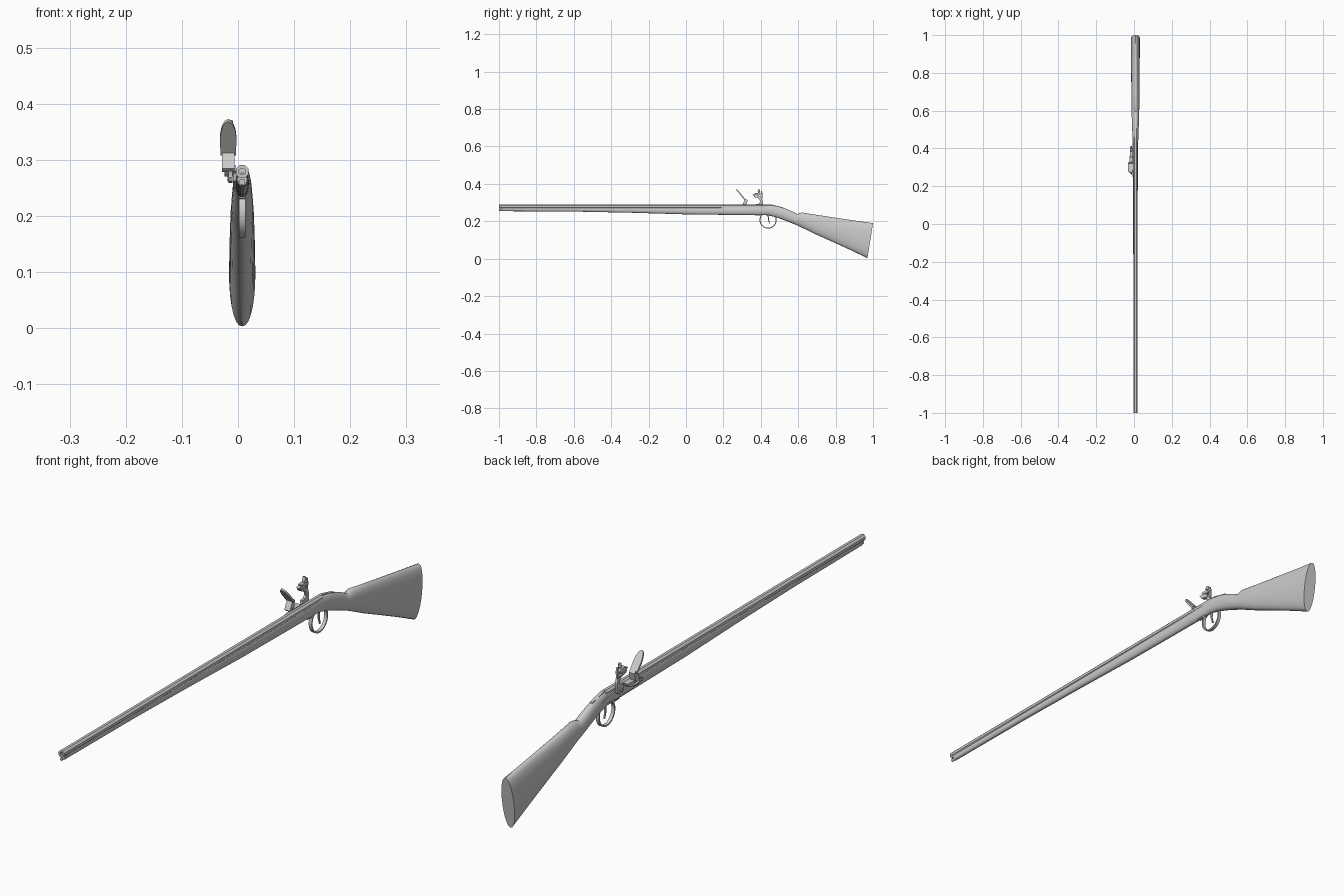
import bpy, bmesh
from math import sin, cos, pi, radians
from mathutils import Vector

CX = 0.0075   # centre plane of barrel and stock
LX = -0.0175  # centre plane of the lock parts


def finish(name, bm, angle=35):
    bmesh.ops.recalc_face_normals(bm, faces=bm.faces)
    me = bpy.data.meshes.new(name)
    bm.to_mesh(me)
    bm.free()
    ob = bpy.data.objects.new(name, me)
    bpy.context.collection.objects.link(ob)
    bpy.ops.object.select_all(action='DESELECT')
    ob.select_set(True)
    bpy.context.view_layer.objects.active = ob
    bpy.ops.object.shade_smooth_by_angle(angle=radians(angle))
    return ob


def loft(name, rings, angle=35):
    bm = bmesh.new()
    vs = [[bm.verts.new(p) for p in r] for r in rings]
    n = len(vs[0])
    for a, b in zip(vs, vs[1:]):
        for i in range(n):
            j = (i + 1) % n
            bm.faces.new((a[i], a[j], b[j], b[i]))
    bm.faces.new(vs[0])
    bm.faces.new(vs[-1])
    return finish(name, bm, angle)


def slab(name, pts, x, width):
    """Side profile (y, z) extruded across x."""
    return loft(name, [[(x + s * width / 2, y, z) for y, z in pts] for s in (-1, 1)])


def rod(name, a, b, r, n=12, r2=None, turn=0.0):
    a, b = Vector(a), Vector(b)
    q = (b - a).to_track_quat('Z', 'Y')
    r2 = r if r2 is None else r2
    return loft(name, [[p + q @ Vector((rr * cos(2 * pi * i / n + turn), rr * sin(2 * pi * i / n + turn), 0))
                        for i in range(n)] for p, rr in ((a, r), (b, r2))])


def arc(cy, cz, ry, rz, a0, a1, n):
    return [(cy + ry * cos(radians(a0 + (a1 - a0) * i / n)),
             cz + rz * sin(radians(a0 + (a1 - a0) * i / n))) for i in range(n + 1)]


# Stock: (y top, z top, y bottom, z bottom, half width)
stations = [
    (-.985, .277, -.985, .254, .009), (-.6, .278, -.6, .252, .010),
    (-.3, .278, -.3, .246, .011), (0, .279, 0, .237, .012),
    (.25, .280, .25, .234, .0125), (.40, .284, .40, .233, .0135),
    (.45, .288, .44, .232, .015), (.49, .282, .48, .222, .0165),
    (.53, .269, .525, .206, .018), (.57, .252, .565, .190, .0195),
    (.595, .239, .59, .180, .020), (.62, .247, .61, .171, .0205),
    (.70, .234, .69, .132, .0215), (.80, .219, .79, .087, .0225),
    (.90, .204, .88, .046, .023), (1.0, .190, .97, .003, .0235)]
rings = []
for yt, zt, yb, zb, hw in stations:
    ring = []
    for i in range(28):
        t = 2 * pi * i / 28
        k = (sin(t) + 1) / 2
        c = cos(t)
        ring.append((CX + hw * abs(c) ** .9 * (1 if c > 0 else -1),
                     yb + (yt - yb) * k, zb + (zt - zb) * k))
    rings.append(ring)
loft("stock", rings)

# Octagonal barrel with an open bore, breech tang behind
R = .0113 / cos(pi / 8)


def oct_ring(y, r, t=pi / 8):
    return [(CX + r * cos(pi / 4 * i + t), y, .279 + r * sin(pi / 4 * i + t)) for i in range(8)]


loft("barrel", [oct_ring(-.9, .006), oct_ring(-1, .006), oct_ring(-1, R), oct_ring(.45, R)], 20)
slab("breech_tang", [(.44, .29), (.46, .289), (.52, .274), (.52, .270), (.44, .282)], CX, .011)
rod("ramrod", (CX, -.998, .2605), (CX, -.3, .2605), .0048)
rod("ramrod_tip", (CX, -1, .2605), (CX, -.985, .2605), .0055)

# Trigger guard and trigger
slab("trigger_guard",
     arc(.439, .207, .046, .046, 140, 385, 24) + arc(.439, .207, .041, .041, 385, 140, 24), CX, .012)
slab("guard_front_tab", [(.37, .237), (.41, .236), (.408, .230), (.37, .232)], CX, .012)
slab("trigger", [(.436, .236), (.446, .236), (.443, .212), (.449, .190), (.445, .188),
                 (.438, .210)], CX, .005)

# Lock plate on the left side
slab("lock_plate", [(.25, .262), (.28, .276), (.42, .279), (.46, .270), (.49, .256),
                    (.45, .249), (.38, .246), (.29, .250)], -.006, .006)

# Priming pan and frizzen spring
slab("priming_pan", arc(.338, .286, .022, .016, 180, 360, 10), -.014, .020)
slab("frizzen_spring", [(.262, .268), (.266, .272), (.318, .282), (.320, .277), (.27, .265),
                        (.315, .263), (.315, .259), (.266, .261)], -.013, .007)

# Frizzen: pan cover, foot and tilted rounded striking plate
slab("frizzen_foot", [(.300, .284), (.307, .278), (.322, .284), (.329, .312), (.322, .319),
                      (.312, .311)], LX, .022)
rod("frizzen_screw", (-.028, .309, .284), (-.004, .309, .284), .006)
up = Vector((0, -.050, .060))
nrm = Vector((0, .060, .050)).normalized() * .0035
base = Vector((LX, .320, .310))
outline = [(-.0135, 0)] + [(-.0148 * cos(pi * i / 12), .42 + .58 * sin(pi * i / 12))
                           for i in range(13)] + [(.0135, 0)]
loft("frizzen_plate", [[base + Vector((x, 0, 0)) + up * s + nrm * k for x, s in outline]
                       for k in (-1, 1)])

# Cock: curved neck, two jaws, clamp screw and flint
slab("cock_body", [(.372, .276), (.380, .264), (.394, .261), (.406, .268), (.411, .284),
                   (.412, .305), (.405, .324), (.393, .334), (.372, .340), (.364, .336),
                   (.367, .330), (.385, .324), (.394, .314), (.396, .302), (.388, .294),
                   (.374, .292)], -.014, .009)
rod("cock_pivot_screw", (-.022, .392, .277), (-.004, .392, .277), .007)
slab("lower_jaw", [(.361, .337), (.366, .329), (.398, .322), (.402, .330)], -.0145, .015)
slab("upper_jaw", [(.366, .351), (.371, .345), (.403, .338), (.404, .345), (.392, .352)],
     -.0145, .015)
slab("flint", [(.353, .343), (.364, .337), (.390, .332), (.392, .339), (.366, .346)], -.0145, .012)
slab("cock_comb", [(.397, .324), (.408, .318), (.410, .345), (.406, .362), (.400, .360),
                   (.402, .345)], -.0145, .006)
rod("jaw_screw", (-.0145, .384, .332), (-.0145, .390, .362), .0035)
rod("jaw_screw_head", (-.0145, .389, .358), (-.0145, .3915, .370), .0065, 12, .005)
